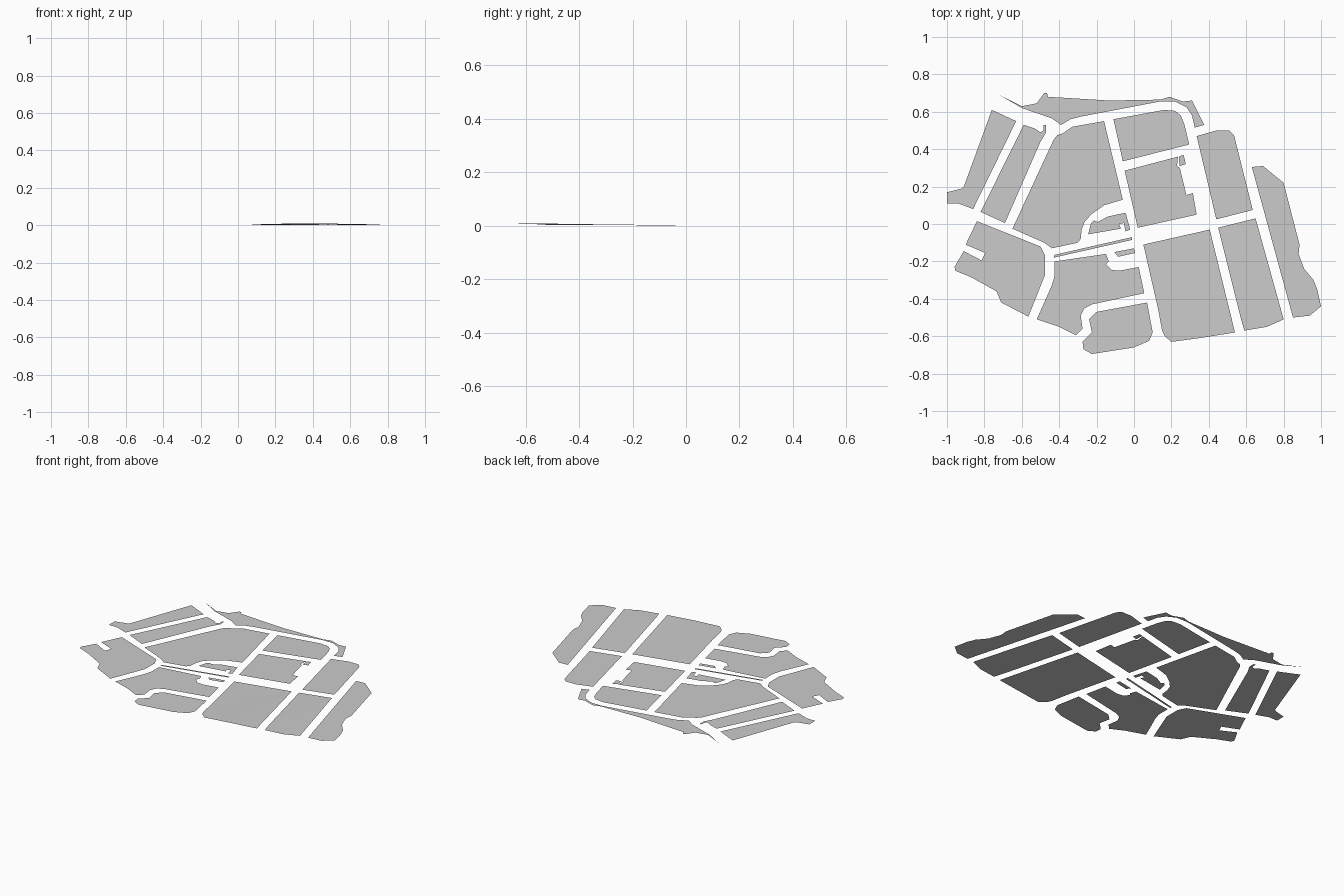
import bpy, bmesh, math


def ground(x, y):
    # almost level, with a very low rise towards the south-east
    d = math.hypot((x - 0.38) / 0.35, (y + 0.55) / 0.22)
    return 0.001 + 0.009 * math.exp(-d * d)


def block(name, *pts, level=True):
    """Flat, single-sheet city block from its outline, facing up."""
    bm = bmesh.new()
    verts = [bm.verts.new((x, y, 0.001 if level else ground(x, y))) for x, y in pts]
    face = bm.faces.new(verts)
    face.normal_update()
    if face.normal.z < 0:
        face.normal_flip()
    bmesh.ops.triangulate(bm, faces=bm.faces[:])
    me = bpy.data.meshes.new(name)
    bm.to_mesh(me)
    bm.free()
    bpy.context.collection.objects.link(bpy.data.objects.new(name, me))


# north-west strips
block("northwest_outer_block", (-.76, .61), (-.63, .55), (-.86, .08), (-.94, .11),
      (-1, .11), (-1, .17), (-.92, .19), (-.91, .20))
block("northwest_inner_block", (-.59, .53), (-.53, .51), (-.50, .49), (-.485, .50),
      (-.485, .53), (-.47, .53), (-.47, .49), (-.50, .44), (-.69, .005), (-.82, .065))

# large central-west block with the curved cut at its lower right
block("west_central_block", (-.65, -.025), (-.43, .45), (-.41, .475), (-.38, .485),
      (-.33, .52), (-.16, .55), (-.06, .13), (-.16, .10), (-.23, .05), (-.265, .01),
      (-.28, -.03), (-.285, -.08), (-.30, -.10), (-.44, -.13), (-.48, -.10))

# long northern edge strip
block("north_edge_strip", (-.72, .69), (-.60, .63), (-.52, .645), (-.48, .70),
      (-.465, .70), (-.46, .68), (-.13, .66), (.14, .665), (.19, .68), (.26, .655),
      (.31, .66), (.375, .53), (.325, .515), (.31, .58), (.28, .625), (.22, .655),
      (.14, .655), (-.28, .575), (-.34, .56), (-.39, .53), (-.44, .565), (-.60, .62))

# northern and central blocks
block("north_block", (-.11, .56), (.16, .61), (.22, .605), (.25, .58), (.27, .53),
      (.295, .425), (-.06, .335))
block("central_block", (-.05, .285), (.235, .36), (.23, .31), (.245, .30), (.28, .155),
      (.315, .165), (.335, .05), (.02, -.02))
block("central_annex", (.24, .36), (.265, .37), (.277, .32), (.243, .31))

# eastern blocks
block("northeast_block", (.335, .47), (.44, .50), (.51, .50), (.535, .475),
      (.635, .075), (.44, .025))
block("east_edge_block", (.63, .305), (.69, .31), (.80, .22), (.885, -.11), (.88, -.16),
      (.91, -.24), (.96, -.30), (.98, -.35), (1, -.44), (.94, -.49), (.85, -.50))
block("southeast_outer_block", (.45, -.02), (.65, .03), (.80, -.51), (.71, -.55),
      (.59, -.57), (.57, -.50), level=False)
block("southeast_block", (.05, -.11), (.405, -.03), (.54, -.58), (.35, -.61),
      (.20, -.63), (.165, -.60), (.15, -.57), (.13, -.46), level=False)

# south-western blocks
block("southwest_block", (-.84, .015), (-.50, -.12), (-.475, -.17), (-.475, -.27),
      (-.565, -.495), (-.71, -.42), (-.735, -.36), (-.87, -.285), (-.955, -.25),
      (-.96, -.23), (-.91, -.145), (-.815, -.195), (-.795, -.155), (-.90, -.11))
block("south_central_block", (-.425, -.20), (-.15, -.16), (-.135, -.20), (-.15, -.215),
      (-.12, -.245), (-.08, -.25), (.025, -.23), (.055, -.37), (-.225, -.43),
      (-.265, -.45), (-.285, -.49), (-.275, -.56), (-.31, -.595), (-.40, -.55),
      (-.52, -.51), (-.44, -.33), (-.425, -.28))
block("south_block", (.07, -.42), (.10, -.58), (.08, -.625), (0, -.66), (-.225, -.695),
      (-.27, -.67), (-.275, -.63), (-.225, -.58), (-.24, -.51), (-.20, -.47))

# small pieces around the central crossing
block("median_strip", (-.425, -.165), (-.01, -.07), (-.01, -.085), (-.43, -.18))
block("crescent_green", (-.245, -.055), (-.23, .005), (-.215, .02), (-.195, .01),
      (-.14, .04), (-.045, .06), (-.02, -.03), (-.045, -.04), (-.055, .005),
      (-.08, .0), (-.07, -.025))
block("small_island", (-.105, -.15), (0, -.13), (.005, -.155), (-.085, -.175))
